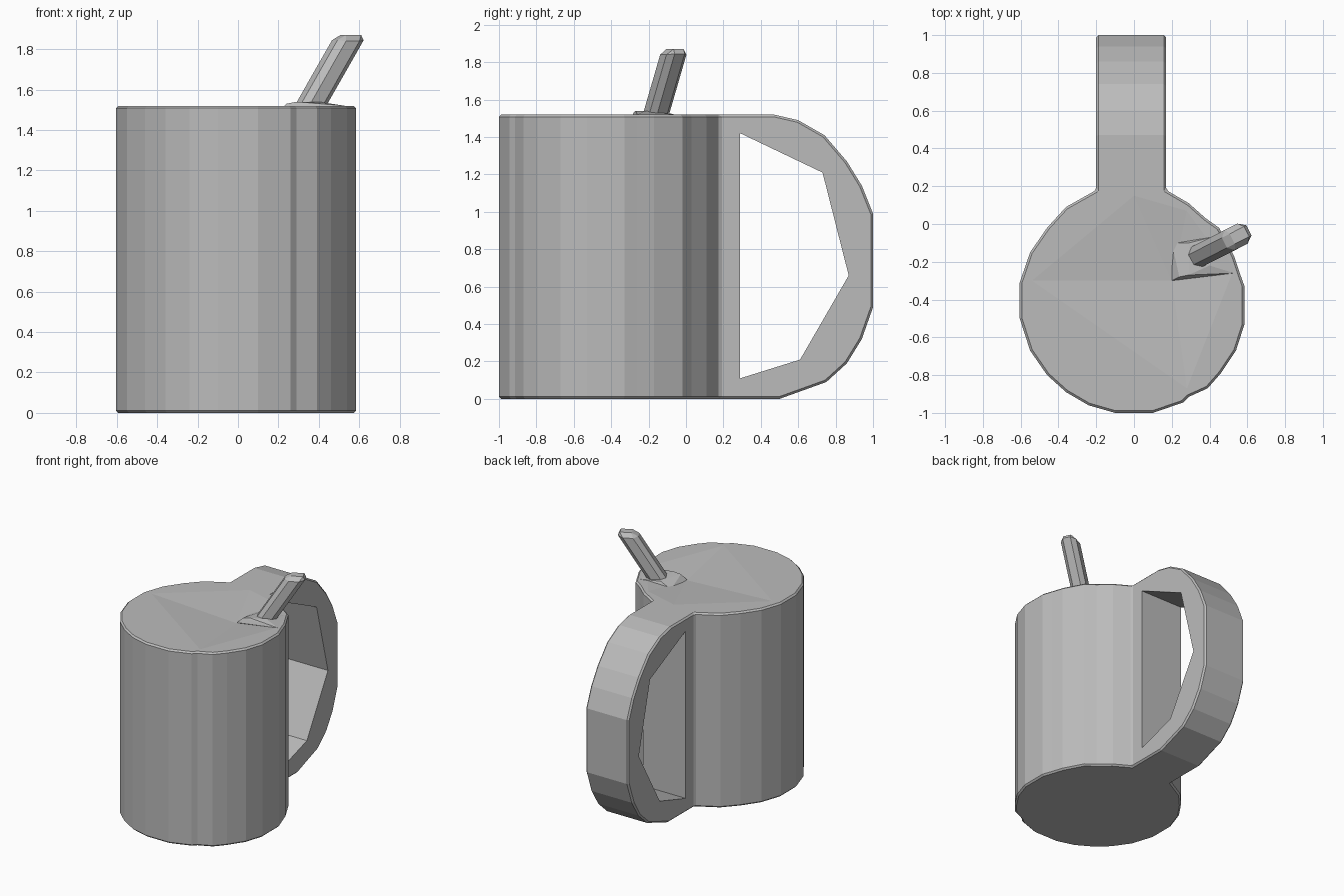
import bpy, bmesh
from mathutils import Vector

cube = bpy.data.objects.get("Cube")
if cube:
    bpy.data.objects.remove(cube, do_unlink=True)

TOP = 1.52
GREY = (0.5, 0.5, 0.5, 1)
grey = bpy.data.materials.new("plain grey")
grey.diffuse_color = GREY
grey.use_nodes = True
grey.node_tree.nodes["Principled BSDF"].inputs["Base Color"].default_value = GREY


def finish(name, bm):
    bmesh.ops.recalc_face_normals(bm, faces=bm.faces)
    mesh = bpy.data.meshes.new(name)
    bm.to_mesh(mesh)
    bm.free()
    mesh.materials.append(grey)
    obj = bpy.data.objects.new(name, mesh)
    bpy.context.collection.objects.link(obj)
    return obj


def prism(name, points, offset):
    """Sweep a flat outline along an offset."""
    bm = bmesh.new()
    face = bm.faces.new([bm.verts.new(p) for p in points])
    moved = bmesh.ops.extrude_face_region(bm, geom=[face])["geom"]
    bmesh.ops.translate(bm, vec=offset, verts=[v for v in moved if isinstance(v, bmesh.types.BMVert)])
    if not any(f.normal.dot(face.normal) < -0.9 for f in bm.faces) and not face.is_valid:
        bm.faces.new([v for v in bm.verts][:len(points)])
    return finish(name, bm)


def hull(name, points):
    bm = bmesh.new()
    for p in points:
        bm.verts.new(p)
    bmesh.ops.convex_hull(bm, input=bm.verts)
    return finish(name, bm)


def apply(obj, mod):
    bpy.context.view_layer.objects.active = obj
    bpy.ops.object.modifier_apply(modifier=mod.name)


def combine(obj, other, operation):
    mod = obj.modifiers.new(operation, "BOOLEAN")
    mod.object, mod.operation, mod.solver = other, operation, "EXACT"
    apply(obj, mod)
    bpy.data.objects.remove(other, do_unlink=True)


def bevel(obj, width, segments=1):
    mod = obj.modifiers.new("soft edges", "BEVEL")
    mod.width, mod.segments = width, segments
    mod.limit_method, mod.angle_limit = "ANGLE", 0.9
    apply(obj, mod)


# Cup: faceted wall with small steps on its right side
outline = [(-.1, -1), (.1, -1), (.26, -.945), (.29, -.915), (.39, -.87), (.46, -.79),
           (.54, -.67), (.585, -.53), (.585, -.33), (.56, -.26), (.53, -.17), (.45, -.02),
           (.38, .03), (.29, .11), (.17, .18), (-.2, .18), (-.36, .09), (-.46, -.02),
           (-.55, -.15), (-.605, -.31), (-.605, -.5), (-.55, -.67), (-.46, -.8),
           (-.36, -.89), (-.24, -.96)]
mug = prism("mug", [(x, y, 0) for x, y in outline], (0, 0, TOP))

# Handle: rounded slab with a five sided opening
arc = [(.05, TOP), (.47, TOP), (.6, 1.49), (.74, 1.41), (.86, 1.27), (.94, 1.14), (1, .99),
       (1, .49), (.94, .32), (.86, .19), (.75, .09), (.5, 0), (.05, 0)]
opening = [(.29, 1.42), (.73, 1.21), (.87, .66), (.61, .21), (.29, .11)]
handle = prism("handle", [(-.2, y, z) for y, z in arc], (.37, 0, 0))
hole = prism("opening", [(-.5, y, z) for y, z in opening], (1, 0, 0))
combine(mug, handle, "UNION")
bevel(mug, .012)
combine(mug, hole, "DIFFERENCE")

# Shallow faceted dip in the lid
corners = [(-.54, -.3), (0, .15), (.28, .07), (.52, -.26), (.28, -.87)]
dip = hull("dip", [(x, y, z) for x, y in corners for z in (TOP, TOP + .1)] + [(.2, -.3, 1.485)])
combine(mug, dip, "DIFFERENCE")

# Small faceted tab around the foot of the spoon
hull("lid_tab", [(.2, -.3, 1.49), (.2, -.1, 1.49), (.24, -.28, 1.53), (.29, -.1, 1.53),
                 (.29, -.27, 1.54), (.4, -.22, 1.54), (.53, -.26, 1.52), (.45, -.06, 1.52),
                 (.4, -.2, 1.44)])

# Spoon stem: leaning bar with softened end
lean = Vector((.57, .29, 1))
along, across = Vector((.89, .45, 0)) * .073, Vector((-.45, .89, 0)) * .06
foot = Vector((.37, -.155, 1.54)) - lean * .08
spoon = prism("spoon_stem", [foot + along * a + across * b
                             for a, b in ((-1, -1), (1, -1), (1, 1), (-1, 1))], lean * .41)
bevel(spoon, .03)
